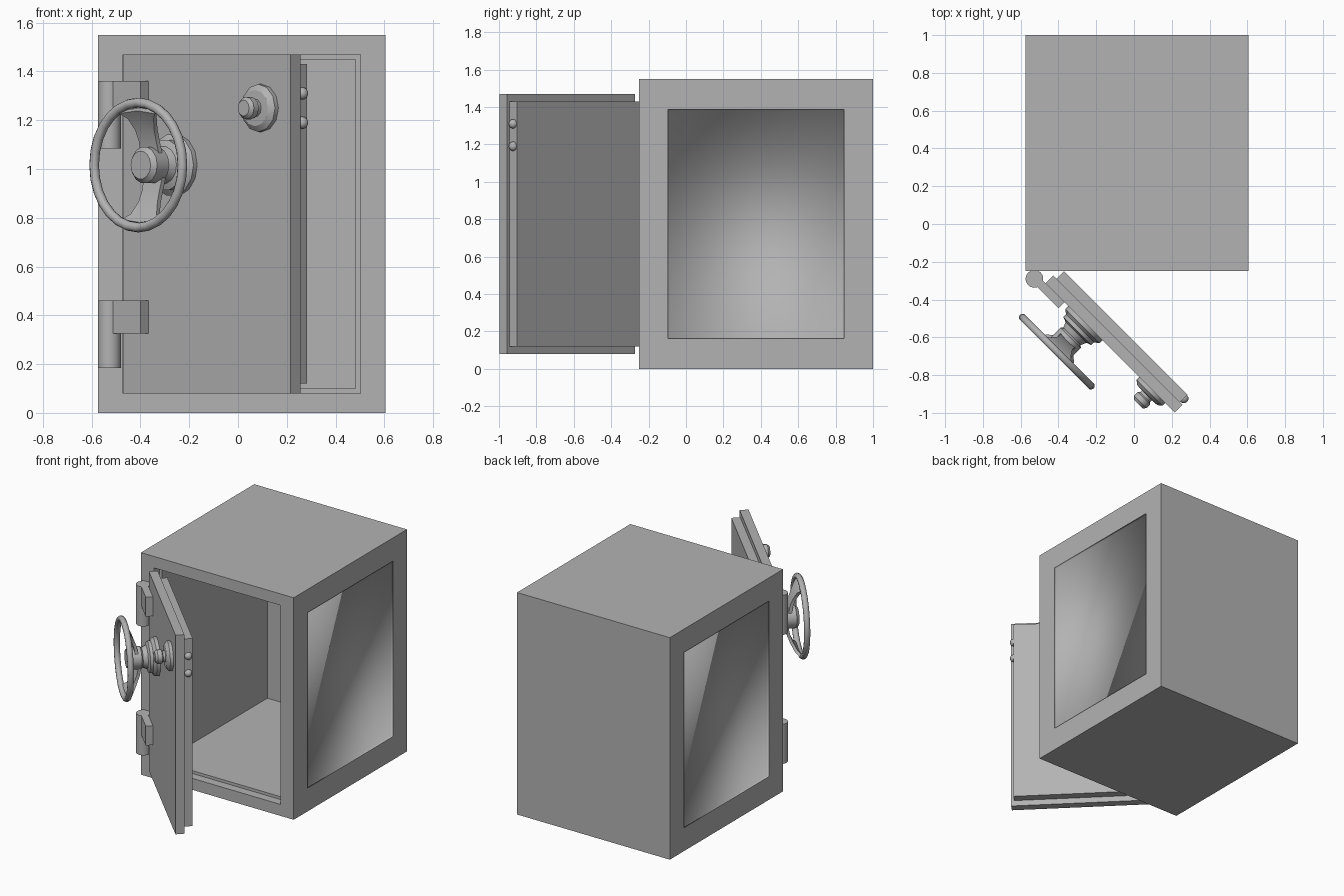
import bpy, bmesh
from math import pi, sin, cos, radians
from mathutils import Matrix, Vector

if "Cube" in bpy.data.objects:
    bpy.data.objects.remove(bpy.data.objects["Cube"])

# Frame of the open door: x runs along the door, y points through it, z is up
DOOR = Matrix.Translation((-0.469, -0.313, 0)) @ Matrix.Rotation(radians(-45), 4, 'Z')

STEEL = bpy.data.materials.new("dark_steel")
STEEL.diffuse_color = (0.45, 0.45, 0.45, 1)
STEEL.use_nodes = True
STEEL.node_tree.nodes["Principled BSDF"].inputs["Base Color"].default_value = STEEL.diffuse_color


def finish(name, bm, matrix=DOOR, smooth=None):
    bmesh.ops.recalc_face_normals(bm, faces=bm.faces[:])
    mesh = bpy.data.meshes.new(name)
    bm.to_mesh(mesh)
    bm.free()
    mesh.materials.append(STEEL)
    ob = bpy.data.objects.new(name, mesh)
    bpy.context.collection.objects.link(ob)
    ob.matrix_world = matrix
    if smooth:
        bpy.ops.object.select_all(action='DESELECT')
        ob.select_set(True)
        bpy.context.view_layer.objects.active = ob
        bpy.ops.object.shade_smooth_by_angle(angle=radians(smooth))
    return ob


def add_box(bm, lo, hi):
    lo, hi = Vector(lo), Vector(hi)
    m = Matrix.Translation((lo + hi) / 2) @ Matrix.Diagonal((*(hi - lo), 1))
    bmesh.ops.create_cube(bm, size=1, matrix=m)


def box(name, lo, hi):
    bm = bmesh.new()
    add_box(bm, lo, hi)
    return finish(name, bm)


def lathe(name, profile, x, z, sides):
    """Turn (radius, distance) points around an axis coming out of the door."""
    bm = bmesh.new()
    vs = [bm.verts.new((x + r, -d, z)) for r, d in profile]
    edges = [bm.edges.new(p) for p in zip(vs, vs[1:])]
    bmesh.ops.spin(bm, geom=vs + edges, cent=(x, 0, z), axis=(0, 1, 0),
                   angle=2 * pi, steps=sides)
    bmesh.ops.remove_doubles(bm, verts=bm.verts[:], dist=1e-4)
    return finish(name, bm, smooth=35)


def sink(bm, face, size, depth):
    """Draw a centred rectangle of the given size on a face and push it in."""
    c, n = face.calc_center_median(), face.normal.copy()

    def inset():
        walls = bmesh.ops.inset_individual(bm, faces=[face], thickness=0.005)["faces"]
        for v in face.verts:
            for i in range(3):
                if abs(n[i]) < 0.5:
                    v.co[i] = c[i] + (size[i] / 2 if v.co[i] > c[i] else -size[i] / 2)
        return walls
    inset()
    rim = list(face.edges)
    walls = inset()           # second loop becomes the floor of the recess
    for v in face.verts:
        v.co -= n * depth
    return rim, walls


# Body with rebated door opening, deep cavity and soft-shaded shallow side panels
bm = bmesh.new()
add_box(bm, (-0.575, -0.25, 0), (0.605, 1, 1.55))
bm.normal_update()
front = next(f for f in bm.faces if f.normal.y < -0.9)
sides = [f for f in bm.faces if abs(f.normal.x) > 0.9]
sink(bm, front, (0.975, 0, 1.39), 0.06)
bm.normal_update()
sink(bm, front, (0.935, 0, 1.35), 1.16)
for f in sides:
    rim, walls = sink(bm, f, (0, 0.94, 1.225), 0.015)
    for e in rim:
        e.smooth = False
    for w in walls + [f]:
        w.smooth = True
finish("safe_body", bm, Matrix.Identity(4))

# Door plates
box("door_outer_plate", (0, 0, 0.08), (0.969, 0.057, 1.47))
box("door_inner_plate", (0.025, 0.057, 0.12), (0.949, 0.114, 1.43))

# Locking bolts on the door edge
for i, z in enumerate((1.31, 1.19)):
    bm = bmesh.new()
    bmesh.ops.create_uvsphere(bm, u_segments=12, v_segments=8, radius=0.025,
                              matrix=Matrix.Translation((0.95, 0.086, z)))
    finish(f"lock_bolt_{i}", bm, smooth=50)

# Hinges: full barrel, leaf on the upper half
for i, top in enumerate((1.36, 0.46)):
    bm = bmesh.new()
    bmesh.ops.create_cone(bm, cap_ends=True, segments=20, radius1=0.047, radius2=0.047,
                          depth=0.276, matrix=Matrix.Translation((-0.057, -0.025, top - 0.138)))
    finish(f"hinge_barrel_{i}", bm, smooth=35)
    box(f"hinge_leaf_{i}", (-0.057, -0.046, top - 0.135), (0.1435, 0, top))

# Handle hub and combination dial
WX, WZ = 0.299, 1.016
lathe("wheel_hub", [(0, 0), (0.128, 0), (0.128, 0.022), (0.105, 0.04), (0.105, 0.06),
                    (0.078, 0.07), (0.065, 0.1), (0.076, 0.11), (0.076, 0.18),
                    (0.058, 0.2), (0, 0.2)], WX, WZ, 14)
lathe("combination_dial", [(0, 0), (0.098, 0), (0.098, 0.02), (0.075, 0.038), (0.038, 0.04),
                           (0.038, 0.055), (0.046, 0.062), (0.046, 0.09),
                           (0.033, 0.105), (0, 0.105)], 0.8, 1.25, 12)

# Wheel rim
bm = bmesh.new()
ring = [bm.verts.new((WX + 0.256 + 0.02 * cos(a), -0.214 + 0.02 * sin(a), WZ))
        for a in (2 * pi * k / 10 for k in range(10))]
edges = [bm.edges.new((ring[k - 1], ring[k])) for k in range(10)]
bmesh.ops.spin(bm, geom=ring + edges, cent=(WX, 0, WZ), axis=(0, 1, 0),
               angle=2 * pi, steps=28)
bmesh.ops.remove_doubles(bm, verts=bm.verts[:], dist=1e-4)
finish("wheel_rim", bm, smooth=60)

# Dished spokes flaring into the rim, above and below the hub
outline = [(0.05, 0.055, 0.13), (0.1, 0.05, 0.14), (0.15, 0.055, 0.158),
           (0.2, 0.075, 0.183), (0.235, 0.105, 0.206)]   # reach, half width, distance
for name, s in (("upper_spoke", 1), ("lower_spoke", -1)):
    bm = bmesh.new()
    rows = [[bm.verts.new((WX + k * w, -d, WZ + s * r)) for k in (-1, 0, 1)]
            for r, w, d in outline]
    for v in (rows[-1][0], rows[-1][2]):
        v.co.z -= s * 0.012
    for a, b in zip(rows, rows[1:]):
        for k in (0, 1):
            bm.faces.new((a[k], a[k + 1], b[k + 1], b[k]))
    bmesh.ops.recalc_face_normals(bm, faces=bm.faces[:])
    bmesh.ops.solidify(bm, geom=bm.faces[:], thickness=0.02)
    finish(name, bm, smooth=35)
